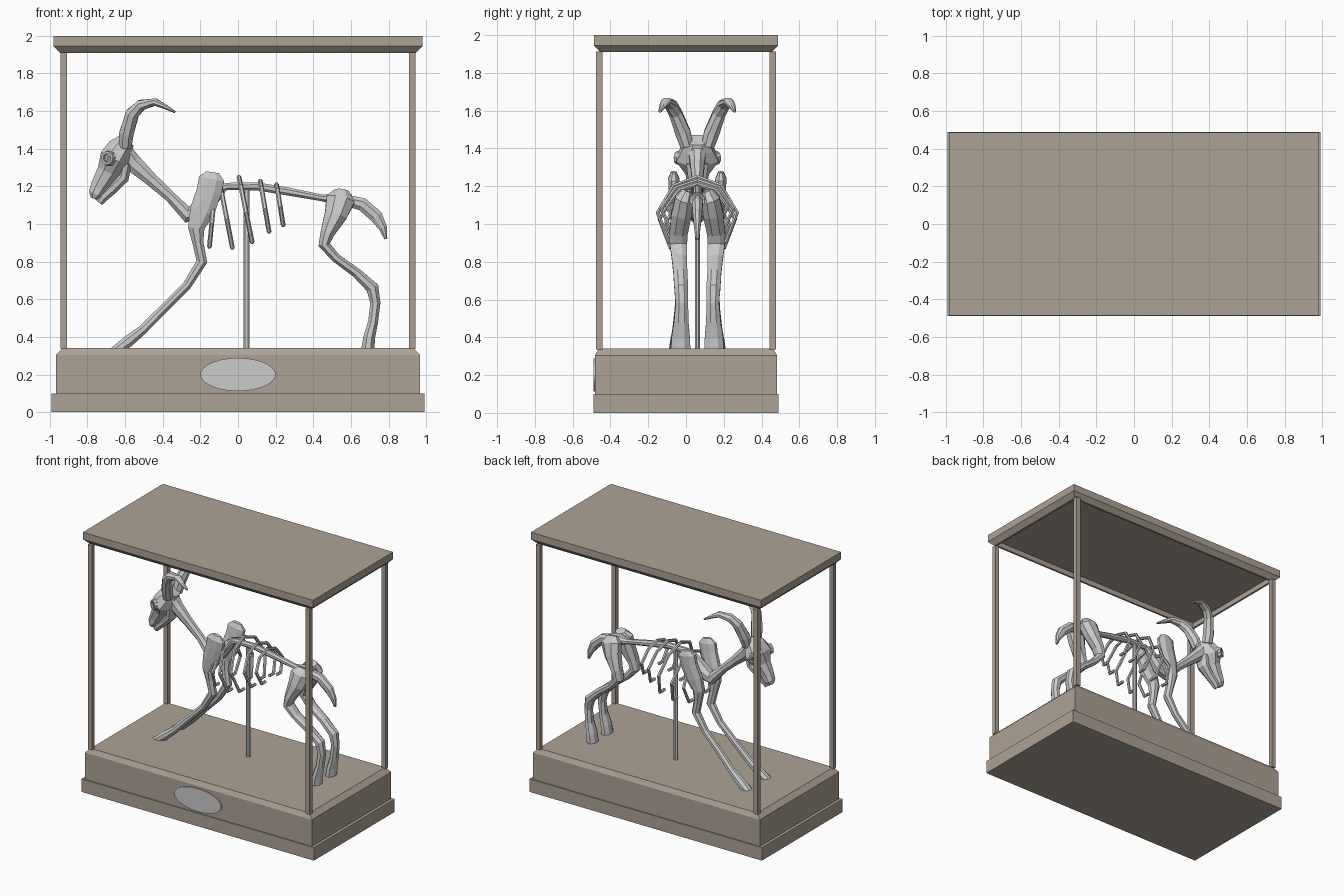
import bpy, bmesh, math
from mathutils import Vector

wood = bpy.data.materials.new("brown_wood")
wood.diffuse_color = (0.42, 0.36, 0.30, 1)
MID = 0.06  # centre plane of the skeleton in y


def finish(name, bm, mat=None, y=0.0, mirror=False):
    bmesh.ops.recalc_face_normals(bm, faces=bm.faces[:])
    me = bpy.data.meshes.new(name)
    bm.to_mesh(me)
    bm.free()
    ob = bpy.data.objects.new(name, me)
    bpy.context.collection.objects.link(ob)
    ob.location.y = y
    if mat:
        me.materials.append(mat)
    if mirror:
        m = ob.modifiers.new("mirror", 'MIRROR')
        m.use_axis = (False, True, False)
        m.use_mirror_merge = False
    return ob


def skin(bm, rings):
    """Join rings of points with quads and cap both ends."""
    vs = [[bm.verts.new(p) for p in r] for r in rings]
    n = len(vs[0])
    for a, b in zip(vs, vs[1:]):
        for i in range(n):
            j = (i + 1) % n
            bm.faces.new((a[i], a[j], b[j], b[i]))
    bm.faces.new(vs[0])
    bm.faces.new(vs[-1])


def stack(name, layers, cx=0, cy=0):
    """Rectangular layers (half x, half y, z) joined upwards."""
    bm = bmesh.new()
    skin(bm, [[(cx + sx * hx, cy + sy * hy, z)
               for sx, sy in ((-1, -1), (1, -1), (1, 1), (-1, 1))] for hx, hy, z in layers])
    return finish(name, bm, wood)


def bone(name, pts, n=8, ref=(0, 1, 0), mirror=False):
    """Tube through (x, y, z, half depth, half width along ref)."""
    P = [Vector(p[:3]) for p in pts]
    rings = []
    for i, p in enumerate(P):
        a, b = P[max(i - 1, 0)], P[min(i + 1, len(P) - 1)]
        t = ((p - a).normalized() + (b - p).normalized()).normalized()
        w = Vector(ref)
        w = (w - w.dot(t) * t).normalized()
        d = w.cross(t)
        ring = []
        for k in range(n):
            an = math.tau * (k + 0.5) / n
            ring.append(p + d * math.cos(an) * pts[i][3] * 1.05 + w * math.sin(an) * pts[i][4] * 1.05)
        rings.append(ring)
    bm = bmesh.new()
    skin(bm, rings)
    return finish(name, bm, y=MID, mirror=mirror)


# Display case: plinth, base with chamfered top, roof with recessed underside
stack("plinth", [(0.99, 0.49, 0), (0.99, 0.49, 0.1)])
stack("base", [(0.967, 0.482, 0.1), (0.967, 0.482, 0.305), (0.932, 0.462, 0.34)])
stack("roof", [(0.93, 0.44, 1.95), (0.93, 0.44, 1.91), (0.945, 0.455, 1.91),
               (0.98, 0.487, 1.945), (0.98, 0.487, 2.0)])
for i, (sx, sy) in enumerate(((-1, -1), (1, -1), (1, 1), (-1, 1))):
    stack(f"corner_post_{i + 1}", [(0.017, 0.017, 0.335), (0.017, 0.017, 1.912)], sx * 0.927, sy * 0.46)

# Oval plaque on the front
bm = bmesh.new()
skin(bm, [[(0.2 * math.cos(math.tau * k / 48), y, 0.2 + 0.088 * math.sin(math.tau * k / 48))
           for k in range(48)] for y in (-0.49, -0.475)])
finish("plaque", bm)

# Support rod
bone("support_rod", [(0.045, 0, 0.335, 0.017, 0.014), (0.045, 0, 1.19, 0.017, 0.014)])

# Neck, backbone and tail
bone("neck", [(-0.60, 0, 1.39, 0.04, 0.05), (-0.56, 0, 1.325, 0.05, 0.04), (-0.46, 0, 1.235, 0.036, 0.03),
              (-0.36, 0, 1.145, 0.03, 0.03), (-0.27, 0, 1.05, 0.045, 0.05), (-0.19, 0, 1.08, 0.055, 0.05),
              (-0.09, 0, 1.185, 0.03, 0.025)])
bone("backbone", [(-0.12, 0, 1.17, 0.025, 0.025), (-0.06, 0, 1.2, 0.02, 0.022), (0.1, 0, 1.2, 0.022, 0.022),
                  (0.27, 0, 1.172, 0.022, 0.022), (0.45, 0, 1.138, 0.018, 0.022),
                  (0.52, 0, 1.132, 0.035, 0.05), (0.6, 0, 1.125, 0.035, 0.04)])
bone("tail", [(0.56, 0, 1.13, 0.03, 0.03), (0.66, 0, 1.105, 0.036, 0.03), (0.735, 0, 1.04, 0.036, 0.024),
              (0.77, 0, 0.98, 0.023, 0.017), (0.786, 0, 0.92, 0.008, 0.01)])

# Legs, mirrored across the centre plane
bone("front_leg", [(-0.135, 0.125, 1.275, 0.035, 0.015), (-0.14, 0.125, 1.24, 0.07, 0.03),
                   (-0.155, 0.12, 1.17, 0.068, 0.032), (-0.19, 0.11, 1.07, 0.068, 0.035),
                   (-0.222, 0.1, 0.98, 0.045, 0.035), (-0.213, 0.095, 0.9, 0.03, 0.03),
                   (-0.192, 0.09, 0.8, 0.03, 0.032), (-0.27, 0.09, 0.675, 0.024, 0.027),
                   (-0.39, 0.095, 0.555, 0.024, 0.025), (-0.51, 0.105, 0.435, 0.026, 0.028),
                   (-0.585, 0.11, 0.375, 0.032, 0.034), (-0.66, 0.115, 0.32, 0.026, 0.038)], mirror=True)
bone("hind_leg", [(0.55, 0.05, 1.175, 0.04, 0.03), (0.545, 0.07, 1.13, 0.078, 0.05),
                  (0.52, 0.085, 1.05, 0.062, 0.055), (0.475, 0.1, 0.95, 0.038, 0.05),
                  (0.458, 0.1, 0.89, 0.032, 0.047), (0.52, 0.095, 0.82, 0.025, 0.042),
                  (0.63, 0.09, 0.74, 0.027, 0.038), (0.715, 0.085, 0.66, 0.035, 0.038),
                  (0.73, 0.082, 0.58, 0.028, 0.034), (0.718, 0.085, 0.48, 0.027, 0.04),
                  (0.698, 0.088, 0.4, 0.032, 0.05), (0.69, 0.088, 0.335, 0.036, 0.053)], mirror=True)

# Ribs: top x, z, bottom x, z and half width of the cage
ribs = [(-0.125, 1.15, -0.152, 0.88, 0.17), (-0.095, 1.21, -0.03, 0.875, 0.2),
        (0.005, 1.25, 0.075, 0.905, 0.21), (0.118, 1.23, 0.165, 0.96, 0.19), (0.205, 1.21, 0.24, 0.995, 0.16)]
profile = [(0, 0), (0.6, 0.14), (1, 0.55), (0.72, 1), (0.45, 1)]
for i, (xt, zt, xb, zb, w) in enumerate(ribs):
    bone(f"rib_{i + 1}", [(xt + (xb - xt) * t, w * s, zt + (zb - zt) * t, 0.011, 0.012)
                          for s, t in profile], 6, (1, 0, 0), True)

# Skull, jaw, eye sockets and horns
bone("skull", [(-0.59, 0, 1.445, 0.045, 0.06), (-0.625, 0, 1.40, 0.072, 0.085), (-0.66, 0, 1.345, 0.08, 0.115),
               (-0.69, 0, 1.275, 0.062, 0.065), (-0.735, 0, 1.20, 0.05, 0.045),
               (-0.757, 0, 1.16, 0.04, 0.042), (-0.768, 0, 1.135, 0.018, 0.028)])
bone("jaw", [(-0.595, 0, 1.32, 0.03, 0.06), (-0.61, 0, 1.245, 0.032, 0.05), (-0.665, 0, 1.19, 0.03, 0.035),
             (-0.715, 0, 1.145, 0.028, 0.03), (-0.738, 0, 1.113, 0.02, 0.022)])
c, ax = Vector((-0.69, 0.097, 1.35)), Vector((-0.5, 0.85, 0.05)).normalized()
u = ax.orthogonal().normalized()
v = ax.cross(u)
bm = bmesh.new()
loops = []
for k in range(10):
    d = u * math.cos(math.tau * k / 10) + v * math.sin(math.tau * k / 10)
    loops.append([bm.verts.new(c + d * r + ax * h) for r, h in ((0.022, -0.02), (0.024, 0.012), (0.036, 0.012), (0.042, -0.02))])
for k in range(10):
    a, b = loops[k], loops[(k + 1) % 10]
    for j in range(4):
        bm.faces.new((a[j], a[(j + 1) % 4], b[(j + 1) % 4], b[j]))
finish("eye_socket", bm, y=MID, mirror=True)
bone("horn", [(-0.6, 0.055, 1.41, 0.035, 0.035), (-0.593, 0.075, 1.48, 0.04, 0.042),
              (-0.562, 0.115, 1.585, 0.037, 0.035), (-0.515, 0.14, 1.632, 0.03, 0.034),
              (-0.44, 0.165, 1.648, 0.02, 0.028), (-0.385, 0.185, 1.622, 0.013, 0.018),
              (-0.335, 0.198, 1.595, 0.006, 0.008)], mirror=True)
